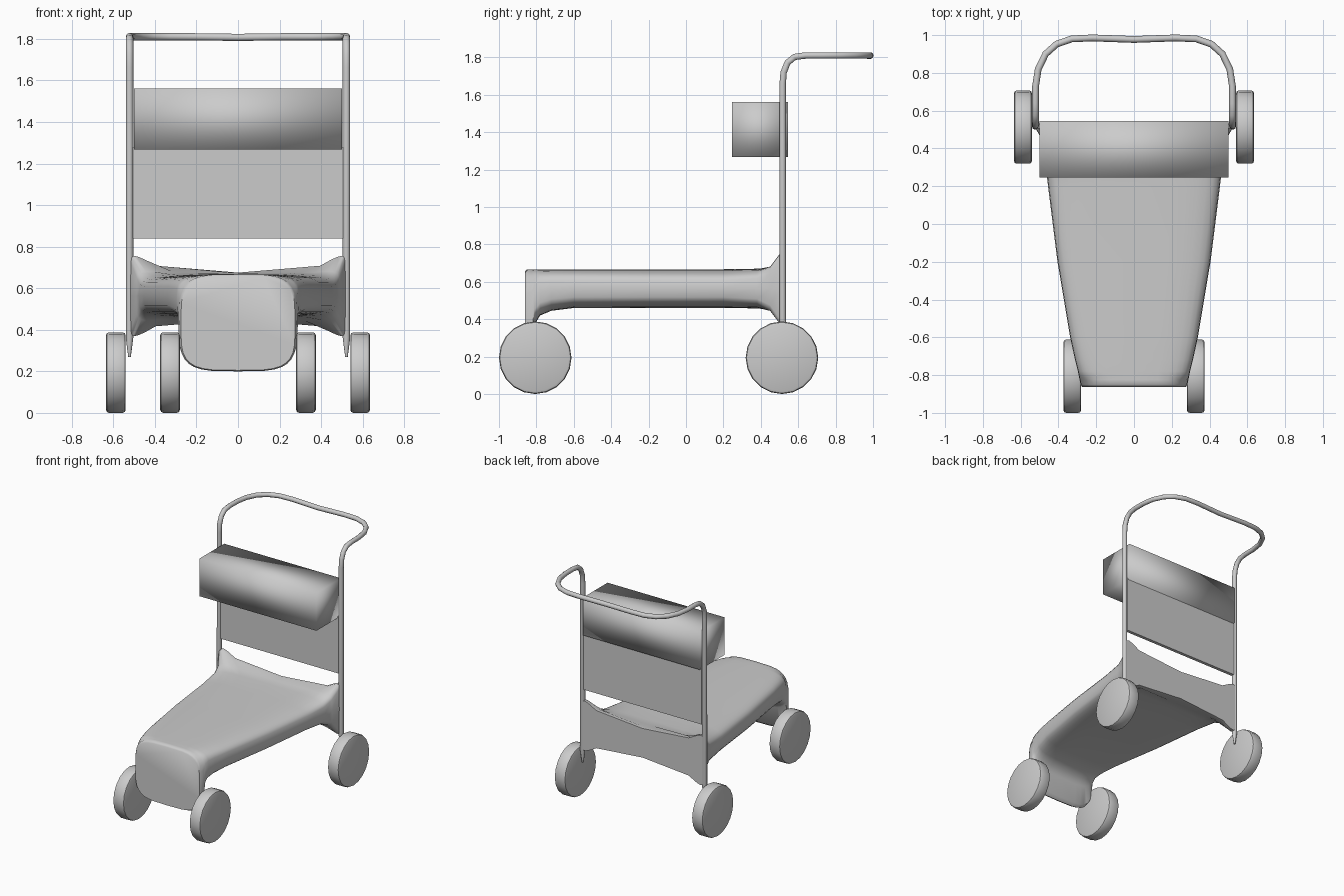
import bpy, bmesh, math
from mathutils import Matrix, Vector

if "Cube" in bpy.data.objects:
    bpy.data.objects.remove(bpy.data.objects["Cube"])


def make_object(name, bm, angle=40):
    bmesh.ops.recalc_face_normals(bm, faces=bm.faces[:])
    me = bpy.data.meshes.new(name)
    bm.to_mesh(me)
    bm.free()
    ob = bpy.data.objects.new(name, me)
    bpy.context.collection.objects.link(ob)
    bpy.ops.object.select_all(action='DESELECT')
    ob.select_set(True)
    bpy.context.view_layer.objects.active = ob
    bpy.ops.object.shade_smooth_by_angle(angle=math.radians(angle))
    return ob


def box(name, x, y, z, angle=40):
    bm = bmesh.new()
    bmesh.ops.create_cube(bm, size=1)
    for v in bm.verts:
        v.co = [lo + (c + 0.5) * (hi - lo) for c, (lo, hi) in zip(v.co, (x, y, z))]
    return make_object(name, bm, angle)


def wheel(name, x, y, radius=0.194, width=0.095):
    bm = bmesh.new()
    bmesh.ops.create_cone(bm, cap_ends=True, segments=20, radius1=radius,
                          radius2=radius, depth=width)
    rims = [e for e in bm.edges if abs(e.verts[0].co.z - e.verts[1].co.z) < 1e-4]
    bmesh.ops.bevel(bm, geom=rims, offset=0.015, segments=2, profile=0.5, affect='EDGES')
    bm.transform(Matrix.Translation((x, y, radius)) @ Matrix.Rotation(math.pi / 2, 4, 'Y'))
    return make_object(name, bm)


def spow(v, p):
    return math.copysign(abs(v) ** p, v)


# Body: rounded sections lofted from the nose plate to the flared rear bridge
# (y, half width, top, bottom, squareness, flare)
stations = [
    (-0.862, 0.275, 0.655, 0.205, 4, 0),
    (-0.85, 0.283, 0.667, 0.20, 4, 0),
    (-0.825, 0.288, 0.667, 0.22, 4, 0),
    (-0.81, 0.291, 0.667, 0.37, 4, 0),
    (-0.78, 0.297, 0.667, 0.42, 4, 0),
    (-0.72, 0.312, 0.667, 0.445, 4, 0),
    (-0.60, 0.338, 0.667, 0.46, 4, 0),
    (-0.20, 0.405, 0.667, 0.46, 4, 0),
    (0.20, 0.455, 0.667, 0.46, 4, 0),
    (0.38, 0.477, 0.67, 0.458, 5, 0),
    (0.45, 0.49, 0.672, 0.454, 7, 0.35),
    (0.505, 0.52, 0.675, 0.45, 12, 1),
    (0.532, 0.52, 0.675, 0.45, 12, 1),
]
SEG = 32
bm = bmesh.new()
rings = []
for y, w, zt, zb, n, flare in stations:
    ring = []
    for i in range(SEG):
        a = 2 * math.pi * i / SEG
        x = w * spow(math.cos(a), 2 / n)
        s = spow(math.sin(a), 2 / n)
        z = (zt + zb) / 2 + s * (zt - zb) / 2
        z += s * flare * (0.018 * min(abs(x) / 0.37, 1)
                          + 0.09 * max(0, (abs(x) - 0.37) / 0.15))
        ring.append(bm.verts.new((x, y, z)))
    rings.append(ring)
for r0, r1 in zip(rings, rings[1:]):
    for i in range(SEG):
        j = (i + 1) % SEG
        bm.faces.new((r0[i], r0[j], r1[j], r1[i]))
bm.faces.new(rings[0])
bm.faces.new(rings[-1])
make_object("body", bm, 50)

# Push handle: one tube running up both posts and around the grip
half = [(0.522, 0.517, 0.27), (0.522, 0.517, 0.36), (0.522, 0.517, 1.66),
        (0.522, 0.522, 1.72), (0.522, 0.543, 1.772), (0.522, 0.58, 1.802),
        (0.522, 0.64, 1.81), (0.521, 0.73, 1.81), (0.507, 0.82, 1.81),
        (0.468, 0.90, 1.81), (0.41, 0.952, 1.81), (0.33, 0.98, 1.81),
        (0.22, 0.985, 1.81), (0.0, 0.977, 1.807)]
path = half + [(-x, y, z) for x, y, z in half[-2::-1]]
curve = bpy.data.curves.new("push_handle", 'CURVE')
curve.dimensions = '3D'
curve.bevel_depth = 0.018
curve.bevel_resolution = 3
curve.use_fill_caps = True
spline = curve.splines.new('POLY')
spline.points.add(len(path) - 1)
for p, co in zip(spline.points, path):
    p.co = (*co, 1)
    p.radius = 0.35 if co[2] < 0.3 else 1
spline.use_smooth = True
handle = bpy.data.objects.new("push_handle", curve)
bpy.context.collection.objects.link(handle)

# Back panel and storage box between the posts
box("back_panel", (-0.505, 0.505), (0.505, 0.53), (0.84, 1.28))
box("storage_box", (-0.5, 0.5), (0.245, 0.545), (1.268, 1.56), 180)

# Wheels
for side, s in (("right", 1), ("left", -1)):
    wheel("rear_wheel_" + side, s * 0.588, 0.513)
    wheel("front_wheel_" + side, s * 0.327, -0.806)
